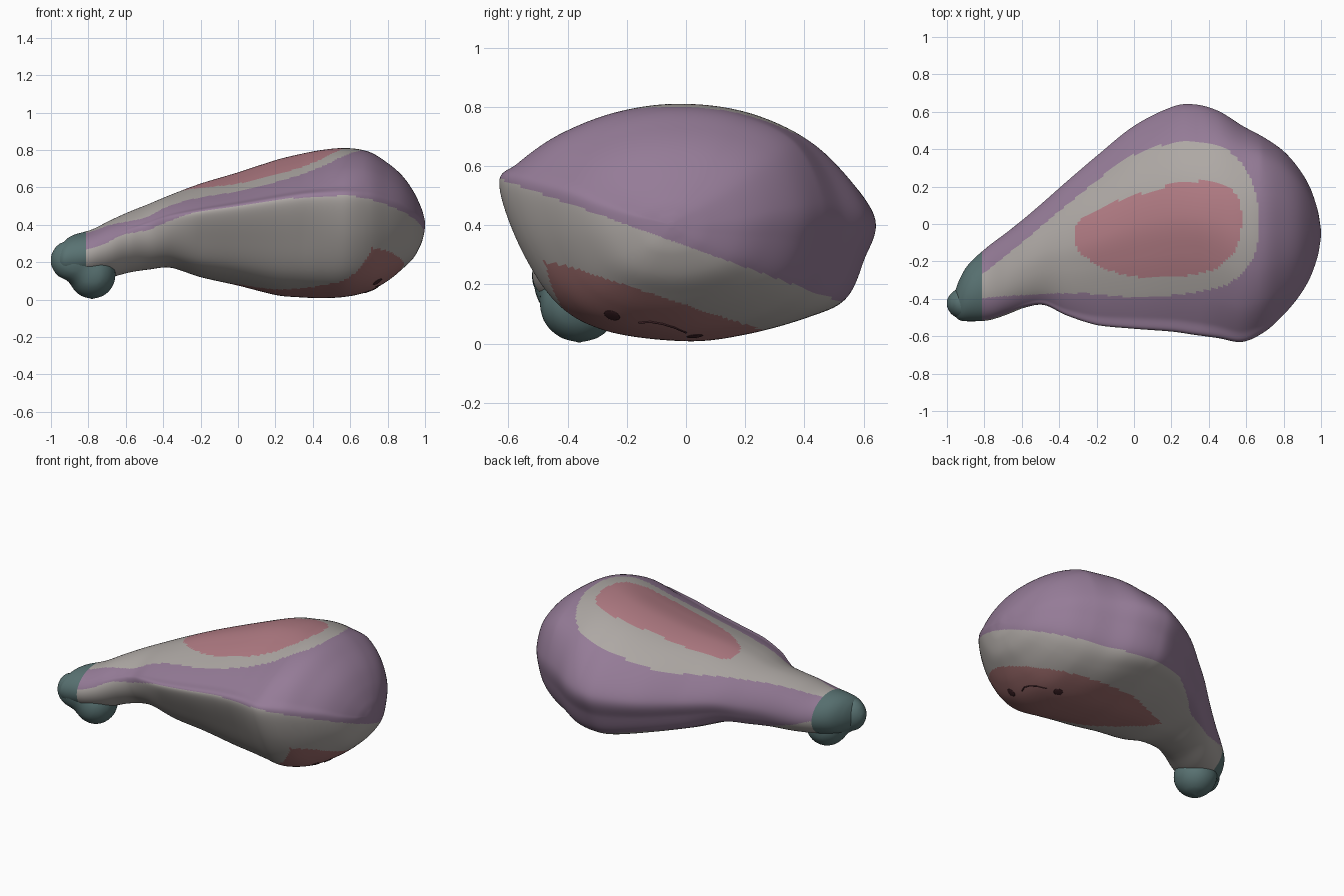
import bpy, bmesh, math
from mathutils import Vector, Matrix
from mathutils.bvhtree import BVHTree

if "Cube" in bpy.data.objects:
    bpy.data.objects.remove(bpy.data.objects["Cube"])


def material(name, rgb):
    m = bpy.data.materials.new(name)
    m.diffuse_color = (*rgb, 1)
    m.use_nodes = True
    m.node_tree.nodes["Principled BSDF"].inputs["Base Color"].default_value = m.diffuse_color
    return m


purple = material("purple", (0.30, 0.20, 0.31))
grey = material("warm_grey", (0.42, 0.39, 0.37))
pink = material("pink", (0.44, 0.20, 0.23))
red = material("dull_red", (0.36, 0.16, 0.16))
teal = material("teal", (0.10, 0.17, 0.17))
dark = material("dark", (0.06, 0.02, 0.025))


def catmull(a, b, c, d, t):
    return [0.5 * (2 * q + (r - p) * t + (2 * p - 5 * q + 4 * r - s) * t * t
                   + (3 * q - p - 3 * r + s) * t ** 3) for p, q, r, s in zip(a, b, c, d)]


def spline(pts, sub, closed=False):
    n, out = len(pts), []
    for i in range(n if closed else n - 1):
        k = [j % n if closed else min(max(j, 0), n - 1) for j in range(i - 1, i + 3)]
        out += [catmull(*(pts[j] for j in k), s / sub) for s in range(sub)]
    return out if closed else out + [list(pts[-1])]


def ramp(x, a, b):
    return min(max((x - a) / (b - a), 0), 1)


def mix(p, q, t):
    return [a + (b - a) * t for a, b in zip(p, q)]


def add_object(name, bm, mats):
    me = bpy.data.meshes.new(name)
    bm.to_mesh(me)
    for m in mats:
        me.materials.append(m)
    for p in me.polygons:
        p.use_smooth = True
    ob = bpy.data.objects.new(name, me)
    bpy.context.collection.objects.link(ob)
    return ob


# Lopsided lens cross-sections in unit (y, z): mid thigh and fuller round end
middle = spline([(0, .68), (.06, .75), (.18, .85), (.35, .95), (.52, 1), (.71, .95),
                 (.88, .79), (1, .55), (.97, .35), (.92, .18), (.82, .1), (.66, .03),
                 (.5, 0), (.3, .045), (.17, .16), (.07, .41)], 12, True)
end = spline([(0, .65), (.05, .745), (.17, .875), (.34, .97), (.53, 1), (.73, .965),
              (.91, .84), (1, .58), (.985, .38), (.93, .2), (.82, .09), (.66, .02),
              (.5, 0), (.3, .04), (.16, .16), (.05, .4)], 12, True)

# Extents along the length: x, y low, y high, z low, z high
stations = spline([
    (-.96, -.49, -.37, .16, .26), (-.93, -.515, -.29, .13, .31), (-.88, -.52, -.21, .11, .345),
    (-.78, -.515, -.12, .11, .375),
    (-.68, -.485, -.045, .12, .425), (-.58, -.45, .035, .145, .47), (-.48, -.44, .12, .16, .51),
    (-.36, -.495, .225, .17, .56), (-.2, -.54, .36, .12, .62), (0, -.56, .52, .075, .68),
    (.2, -.575, .62, .025, .745), (.32, -.592, .635, .013, .775), (.45, -.61, .60, .008, .80),
    (.58, -.63, .52, .016, .81), (.7, -.575, .455, .045, .79), (.8, -.485, .385, .1, .73),
    (.88, -.39, .295, .165, .66), (.94, -.29, .195, .225, .575), (.98, -.18, .08, .3, .49),
    (.995, -.1, .0, .355, .44), (1.0, -.06, -.04, .39, .41)], 10)

# Leg body lofted through the stations; the shank turns elliptical
bm = bmesh.new()
rings = []
for x, y0, y1, z0, z1 in stations:
    ring = []
    for m, e in zip(middle, end):
        a = math.atan2(m[1] - .5, m[0] - .5)
        oval = (.5 + .5 * math.cos(a), .5 + .5 * math.sin(a))
        u, v = mix(oval, mix(m, e, ramp(x, .35, .68)), ramp(x, -.7, -.2))
        ring.append(bm.verts.new((x, y0 + (y1 - y0) * u, z0 + (z1 - z0) * v)))
    rings.append(ring)
n = len(middle)
for r, s in zip(rings, rings[1:]):
    for i in range(n):
        bm.faces.new((r[i], r[(i + 1) % n], s[(i + 1) % n], s[i]))
bm.faces.new(rings[0])
bm.faces.new(rings[-1])
bmesh.ops.recalc_face_normals(bm, faces=bm.faces)

# Painted patches as plan outlines: x, y low, y high
top_grey = spline([(-.85, -.4, -.3), (-.6, -.38, -.1), (-.3, -.37, .15), (0, -.39, .37),
                   (.3, -.37, .44), (.52, -.31, .38), (.64, -.17, .2), (.67, 0, .02)], 6)
top_pink = spline([(-.32, -.08, -.04), (-.28, -.16, .03), (-.15, -.24, .1), (0, -.28, .15),
                   (.25, -.28, .22), (.45, -.23, .22), (.55, -.12, .15), (.58, .02, .04)], 6)
low_red = spline([(-.25, .02, .06), (0, -.12, .2), (.3, -.25, .3), (.5, -.36, .33),
                  (.7, -.47, .32), (.85, -.52, .22), (.98, -.5, .1)], 6)


def inside(rows, x, y):
    for a, b in zip(rows, rows[1:]):
        if a[0] <= x < b[0]:
            _, low, high = mix(a, b, (x - a[0]) / (b[0] - a[0]))
            return low < y < high
    return False


for f in bm.faces:
    x, y, z = f.calc_center_median()
    if x < -.81:
        f.material_index = 4
    elif f.normal.z > .25 and inside(top_grey, x, y):
        f.material_index = 2 if inside(top_pink, x, y) else 1
    elif z < .19 + .14 * ramp(x, -.6, 0) - .36 * y and f.normal.z < .35:
        low = z < .13 - .33 * y + .15 * min(x - .8, 0) * ramp(-y, 0, .3) and inside(low_red, x, y)
        f.material_index = 3 if low else 1
tree = BVHTree.FromBMesh(bm)
add_object("leg_body", bm, [purple, grey, pink, red, teal])

# Knobbly bone end: lobes fused and softened
bm = bmesh.new()
for centre, size in [((-.885, -.425, .21), (.123, .095, .115)),
                     ((-.78, -.36, .135), (.13, .14, .135))]:
    bmesh.ops.create_icosphere(bm, subdivisions=4, radius=1,
                               matrix=Matrix.Translation(centre) @ Matrix.Diagonal((*size, 1)))
knob = add_object("bone_end", bm, [teal])
mod = knob.modifiers.new("fuse", 'REMESH')
mod.mode = 'VOXEL'
mod.voxel_size = .02
mod.use_smooth_shade = True
soft = knob.modifiers.new("soften", 'SMOOTH')
soft.factor = .5
soft.iterations = 15


def surface(y, z):
    hit, normal, _, _ = tree.ray_cast(Vector((2, y, z)), Vector((-1, 0, 0)))
    return hit, normal


# Small dark eyes lying on the underside
for side, y, z in [("left", -.25, .095), ("right", .03, .025)]:
    hit, normal = surface(y, z)
    if hit:
        bm = bmesh.new()
        turn = normal.to_track_quat('Z', 'Y').to_matrix().to_4x4()
        bmesh.ops.create_uvsphere(bm, u_segments=16, v_segments=8, radius=1,
                                  matrix=Matrix.Translation(hit) @ turn
                                  @ Matrix.Diagonal((.028, .028, .003, 1)))
        add_object(side + "_eye", bm, [dark])

# Thin curved mouth between the eyes
path = [surface(y, z)[0] for y, z in [(-.16, .071), (-.12, .074), (-.08, .067), (-.04, .055), (0, .038)]]
path = [p for p in path if p]
curve = bpy.data.curves.new("mouth", 'CURVE')
curve.dimensions = '3D'
curve.bevel_depth = .004
line = curve.splines.new('POLY')
line.points.add(len(path) - 1)
for point, p in zip(line.points, path):
    point.co = (*p, 1)
curve.materials.append(dark)
bpy.context.collection.objects.link(bpy.data.objects.new("mouth", curve))
